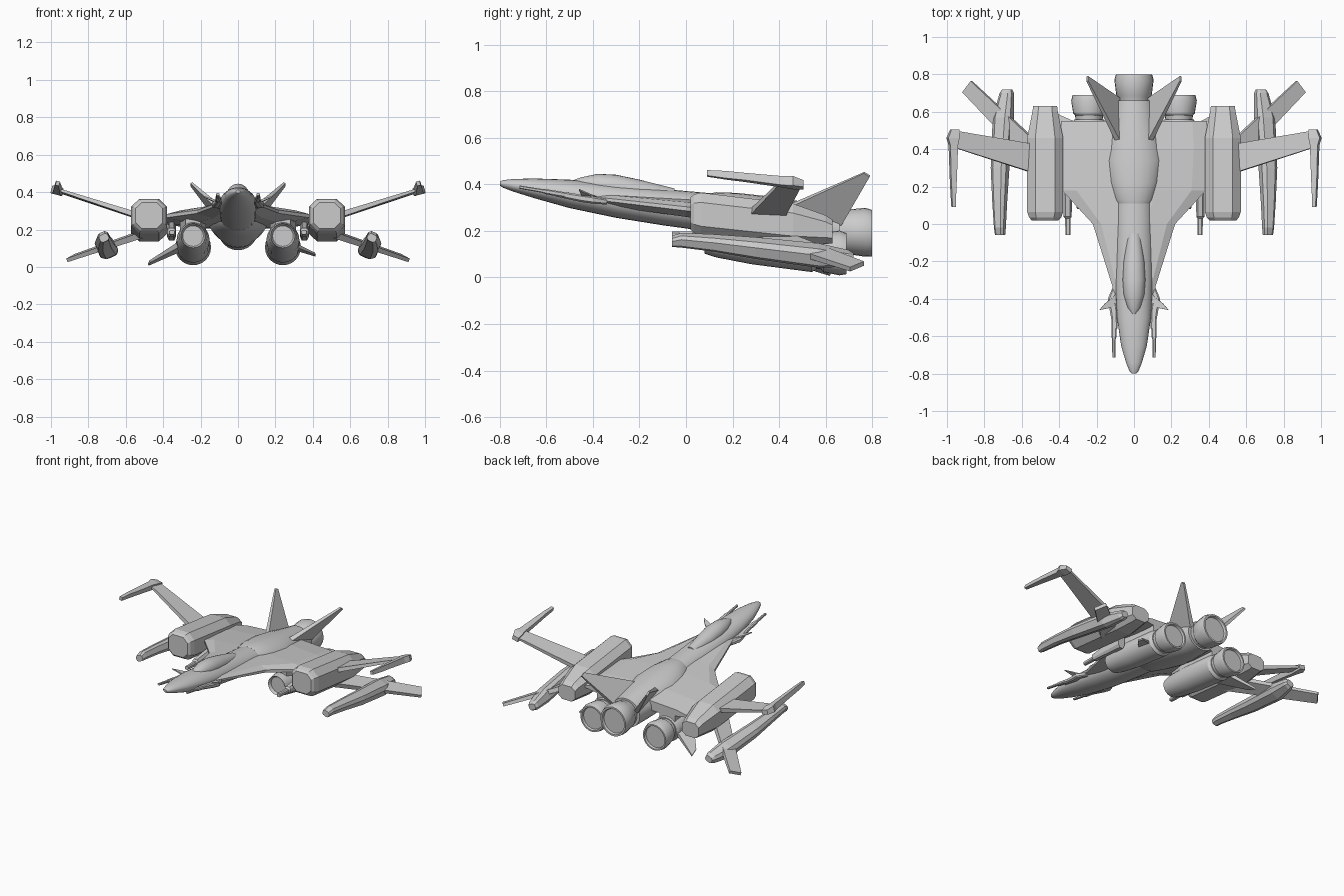
import bpy, bmesh, math
from mathutils import Vector

CIRCLE = [(math.cos(math.tau * i / 24), math.sin(math.tau * i / 24)) for i in range(24)]
BOX = [(1, -1), (1, 1), (-1, 1), (-1, -1)]
OCT = [(1, -.55), (1, .55), (.55, 1), (-.55, 1), (-1, .55), (-1, -.55), (-.55, -1), (.55, -1)]
WING = [(1, -.25), (1, .25), (.8, .8), (.3, 1.2), (-.3, 1.2), (-.8, .8), (-1, .25), (-1, -.25), (-.6, -1), (.6, -1)]


def finish(name, bm, mirror, smooth):
    bmesh.ops.recalc_face_normals(bm, faces=bm.faces)
    me = bpy.data.meshes.new(name)
    bm.to_mesh(me)
    bm.free()
    ob = bpy.data.objects.new(name, me)
    bpy.context.collection.objects.link(ob)
    if mirror:
        ob.modifiers.new("mirror", 'MIRROR')
    if smooth:
        bpy.ops.object.select_all(action='DESELECT')
        ob.select_set(True)
        bpy.context.view_layer.objects.active = ob
        bpy.ops.object.shade_smooth_by_angle(angle=math.radians(30))
    return ob


def loft(name, shape, sections, mirror=False, smooth=False, roll=0):
    """Skin sections (y, x, z, half width, half height) along y."""
    bm = bmesh.new()
    c, s = math.cos(math.radians(roll)), math.sin(math.radians(roll))
    rings = []
    for y, x, z, w, h in sections:
        rings.append([bm.verts.new((x + a * w * c - b * h * s, y, z + a * w * s + b * h * c))
                      for a, b in shape])
    n = len(shape)
    for r, q in zip(rings, rings[1:]):
        for i in range(n):
            bm.faces.new((r[i], r[(i + 1) % n], q[(i + 1) % n], q[i]))
    bm.faces.new(rings[0])
    bm.faces.new(rings[-1])
    return finish(name, bm, mirror, smooth)


def blade(name, quad, t_root, t_tip, mirror=True):
    """Tapered plate: root front, root back, tip back, tip front."""
    p = [Vector(v) for v in quad]
    n = (p[2] - p[0]).cross(p[3] - p[1]).normalized()
    t = [t_root, t_root, t_tip, t_tip]
    bm = bmesh.new()
    a = [bm.verts.new(v + n * k / 2) for v, k in zip(p, t)]
    b = [bm.verts.new(v - n * k / 2) for v, k in zip(p, t)]
    bm.faces.new(a)
    bm.faces.new(b)
    for i in range(4):
        j = (i + 1) % 4
        bm.faces.new((a[i], a[j], b[j], b[i]))
    return finish(name, bm, mirror, False)


# Fuselage: y, half width, top, bottom
def body(name, rows):
    loft(name, CIRCLE, [(y, 0, (t + b) / 2, w, (t - b) / 2) for y, w, t, b in rows], smooth=True)


body("nose_fuselage", [(-.8, .012, .412, .395), (-.785, .025, .418, .385), (-.74, .043, .423, .368),
                       (-.65, .069, .425, .34), (-.5, .091, .42, .298), (-.3, .101, .402, .256),
                       (-.1, .102, .38, .224), (.15, .1, .358, .19)])
body("rear_fuselage", [(.11, .1, .362, .195), (.13, .112, .366, .185), (.22, .14, .363, .165),
                       (.34, .16, .35, .14), (.45, .145, .334, .122), (.56, .12, .315, .105),
                       (.66, .107, .297, .1)])
loft("canopy", CIRCLE, [(-.48, 0, .412, .01, .008), (-.45, 0, .4, .035, .03), (-.38, 0, .394, .055, .051),
                        (-.3, 0, .385, .061, .056), (-.2, 0, .37, .056, .05), (-.05, 0, .35, .035, .032)],
     smooth=True)

# Blended inner wing
loft("inner_wing", WING, [(-.42, 0, .342, .085, .02), (-.35, 0, .335, .11, .026), (0, 0, .295, .22, .035),
                          (.18, 0, .272, .385, .038), (.4, 0, .25, .4, .04), (.55, 0, .235, .39, .03)])

# Main exhaust
loft("main_nozzle", CIRCLE, [(.64, 0, .198, .085, .085), (.68, 0, .198, .088, .088), (.69, 0, .196, .095, .095),
                             (.77, 0, .194, .105, .105), (.8, 0, .19, .097, .1), (.8, 0, .19, .085, .088),
                             (.785, 0, .19, .08, .083)], smooth=True)

# Lower engines with pylons
ex = .24
loft("lower_engine", CIRCLE, [(.1, ex, .165, .055, .055), (.08, ex, .167, .065, .065), (.13, ex, .162, .076, .076),
                              (.28, ex, .145, .088, .088), (.54, ex, .113, .09, .09), (.56, ex, .112, .078, .078)],
     True, True)
loft("lower_nozzle", CIRCLE, [(.54, ex, .112, .07, .07), (.58, ex, .11, .075, .075), (.59, ex, .108, .085, .085),
                              (.66, ex, .105, .096, .096), (.69, ex, .102, .088, .088), (.69, ex, .102, .078, .078),
                              (.675, ex, .102, .074, .074)], True, True)
loft("engine_pylon", BOX, [(.13, .24, .235, .04, .035), (.25, .24, .21, .07, .05), (.55, .24, .18, .06, .05)], True)
blade("left_engine_fin", [(-.3, .36, .13), (-.3, .54, .1), (-.48, .62, .012), (-.47, .56, .03)], .03, .012, False)
blade("right_engine_fin", [(.3, .4, .12), (.3, .52, .1), (.415, .58, .06), (.41, .53, .072)], .02, .01, False)

# Side nacelles
nx = .475
loft("nacelle", OCT, [(.02, nx, .275, .072, .07), (.035, nx, .274, .086, .083), (.065, nx, .271, .096, .093),
                      (.46, nx, .227, .096, .09), (.6, nx, .205, .068, .062), (.63, nx, .197, .064, .05)], True)

# Outer wings
blade("upper_wing", [(.53, .27, .275), (.53, .425, .268), (.965, .5, .405), (.965, .41, .415)], .03, .014)
blade("lower_wing", [(.5, .27, .175), (.5, .42, .185), (.87, .765, .06), (.915, .705, .035)], .035, .02)

# Wing guns
loft("upper_wing_gun", BOX, [(.09, .964, .447, .01, .012), (.17, .966, .439, .012, .016), (.25, .966, .43, .016, .016),
                             (.42, .966, .41, .021, .02), (.46, .968, .407, .031, .021), (.505, .958, .398, .022, .015)],
     True, roll=15)
loft("lower_wing_gun", OCT, [(-.06, .716, .155, .025, .02), (-.02, .717, .16, .028, .028), (.12, .718, .148, .036, .032),
                             (.3, .716, .126, .045, .04), (.57, .698, .094, .052, .045), (.7, .68, .082, .035, .03),
                             (.72, .678, .08, .025, .02)], True, roll=-25)
loft("inner_gun", OCT, [(-.06, .353, .185, .013, .012), (.03, .354, .183, .015, .014), (.04, .355, .185, .022, .022),
                        (.3, .355, .19, .024, .05)], True)

# Tail fins
blade("tail_fin", [(.085, .44, .305), (.085, .67, .23), (.25, .79, .435), (.25, .765, .45)], .03, .012)

# Nose canards and guns
blade("canard", [(.085, -.44, .34), (.085, -.37, .335), (.155, -.425, .362), (.185, -.46, .378)], .015, .006)
loft("nose_gun_mount", OCT, [(-.56, .1, .36, .012, .012), (-.45, .11, .34, .022, .016), (-.4, .12, .333, .02, .016),
                             (-.34, .1, .325, .015, .012)], True)
loft("nose_gun", OCT, [(-.715, .108, .388, .008, .007), (-.62, .108, .372, .009, .008), (-.6, .107, .368, .014, .011),
                       (-.42, .105, .338, .016, .012)], True)
